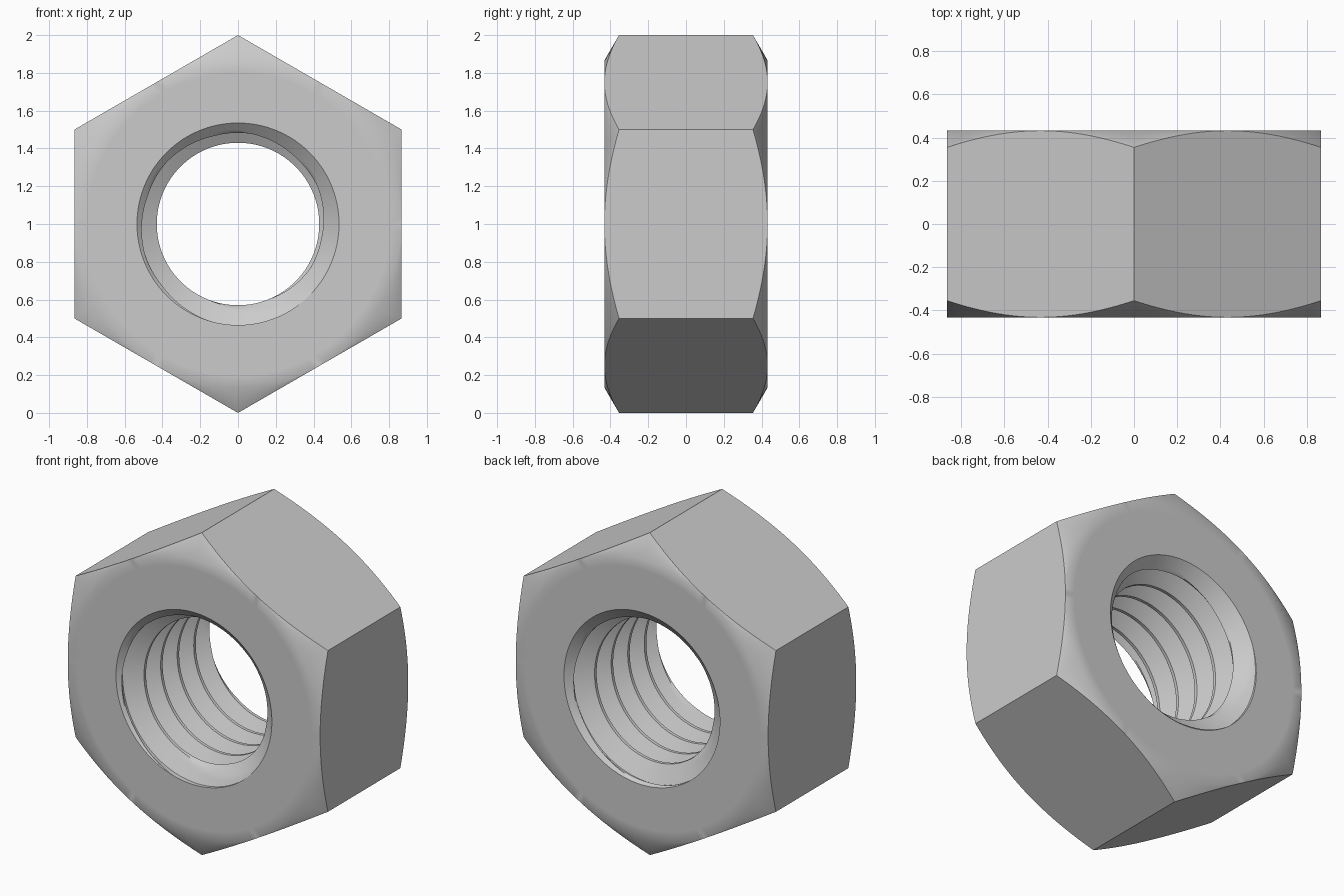
import bpy
import bmesh
from math import cos, sin, pi, radians, tan

cube = bpy.data.objects.get("Cube")
if cube:
    bpy.data.objects.remove(cube)

SIDES = 144                    # columns around the axis
HALF = 0.432                   # half thickness
FLAT = cos(radians(30))        # axis to flat
SLOPE = tan(radians(30))       # corner chamfer and thread flank slope
ROOT, CREST, PITCH = 0.535, 0.43, 0.1624
LAND = 0.01                    # half width of thread crest
FLANK = (ROOT - CREST) * SLOPE
STEPS = 6


def thread_turn():
    """Offset along the axis and radius for one turn of thread."""
    rise = [(LAND + FLANK * i / STEPS, CREST + (ROOT - CREST) * i / STEPS)
            for i in range(STEPS + 1)]
    return rise + [(PITCH - u, r) for u, r in reversed(rise)]


def bore_section(turn):
    """Threaded bore from front to back, opened by a countersink at each end."""
    rows = []
    for m in range(-2, 7):
        for u, r in thread_turn():
            y = -HALF - 0.027 + PITCH * (m + turn) + u
            y = max(-HALF, min(HALF, y))
            sink = ROOT - (HALF - abs(y)) / 0.9
            rows.append((max(r, sink), y))
    return rows


def outer_section(angle):
    """Back face, corner chamfers, hexagon side and front face."""
    off = (angle + pi / 6) % (pi / 3) - pi / 6
    corner = FLAT / cos(off)
    edge = HALF - (corner - FLAT) * SLOPE
    back = [(ROOT, HALF), (0.8, HALF), (FLAT, HALF), (corner, edge)]
    return back + [(r, -y) for r, y in reversed(back)]


# Sweep the section round the axis, advancing the thread one pitch per turn
bm = bmesh.new()
columns = []
for j in range(SIDES + 1):
    a = 2 * pi * j / SIDES
    section = bore_section(j / SIDES) + outer_section(a)
    columns.append([bm.verts.new((-r * cos(a), y, 1 + r * sin(a)))
                    for r, y in section])
for c, d in zip(columns, columns[1:]):
    for i in range(len(c)):
        k = (i + 1) % len(c)
        bm.faces.new((c[i], c[k], d[k], d[i]))
bmesh.ops.remove_doubles(bm, verts=bm.verts, dist=0.00005)
bmesh.ops.recalc_face_normals(bm, faces=bm.faces)

mesh = bpy.data.meshes.new("hex_nut")
bm.to_mesh(mesh)
bm.free()
nut = bpy.data.objects.new("hex_nut", mesh)
bpy.context.collection.objects.link(nut)

# Plain grey metal
steel = bpy.data.materials.new("steel_grey")
steel.use_nodes = True
colour = (0.6, 0.6, 0.6, 1)
steel.diffuse_color = colour
steel.node_tree.nodes["Principled BSDF"].inputs["Base Color"].default_value = colour
mesh.materials.append(steel)

bpy.ops.object.select_all(action='DESELECT')
nut.select_set(True)
bpy.context.view_layer.objects.active = nut
bpy.ops.object.shade_smooth_by_angle(angle=radians(35))
